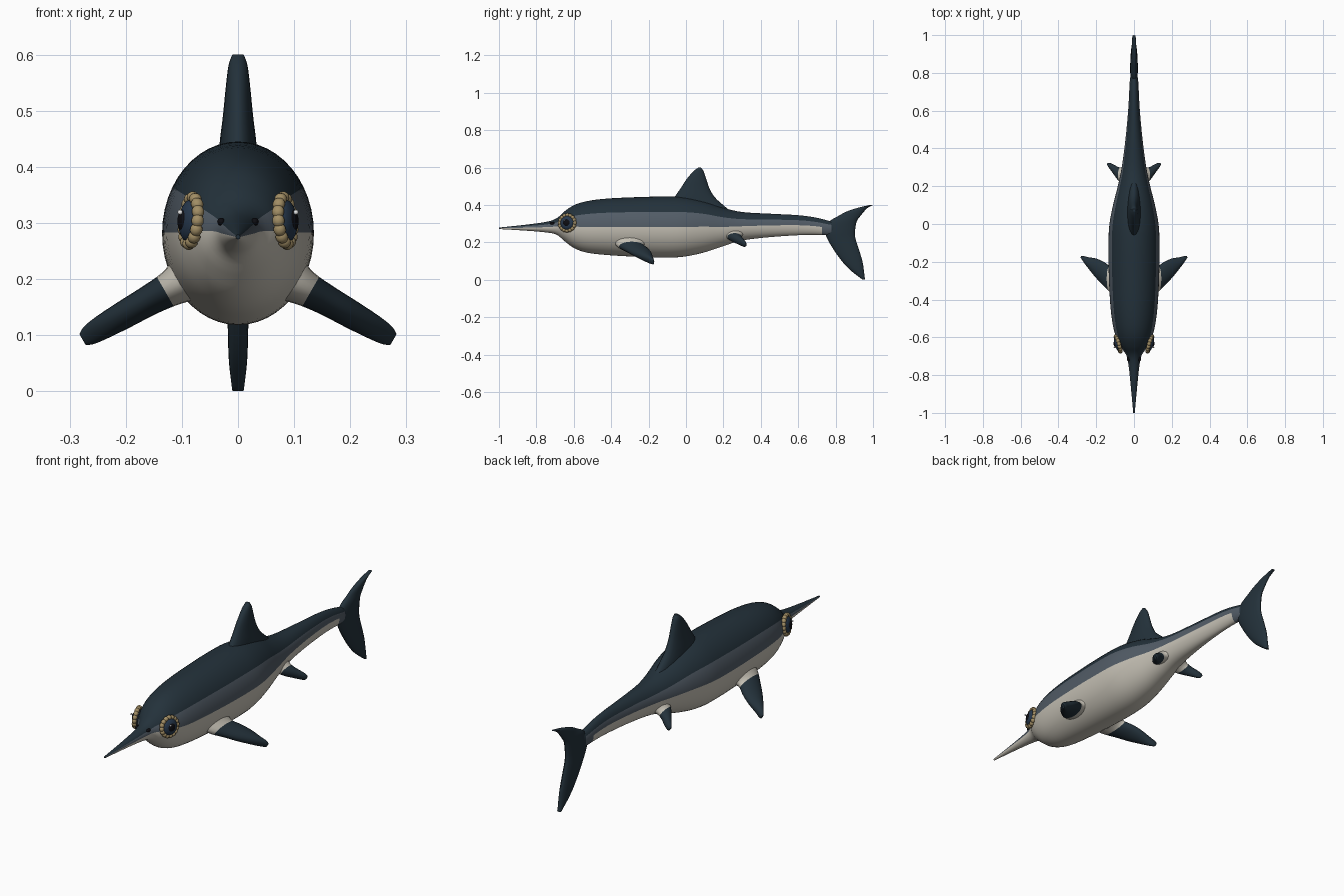
import bpy, bmesh, math
from mathutils import Vector, Matrix

cube = bpy.data.objects.get("Cube")
if cube:
    bpy.data.objects.remove(cube, do_unlink=True)


def material(name, r, g, b):
    m = bpy.data.materials.new(name)
    m.use_nodes = True
    m.diffuse_color = (r, g, b, 1)
    bsdf = next(n for n in m.node_tree.nodes if n.type == "BSDF_PRINCIPLED")
    bsdf.inputs["Base Color"].default_value = (r, g, b, 1)
    bsdf.inputs["Roughness"].default_value = 0.6
    return m


NAVY = material("dark navy", 0.017, 0.031, 0.043)
GREY = material("slate grey", 0.085, 0.108, 0.135)
CREAM = material("belly cream", 0.56, 0.53, 0.46)
TAN = material("eye ring tan", 0.36, 0.27, 0.13)
BLUE = material("iris blue", 0.02, 0.04, 0.075)
BLACK = material("pupil black", 0.004, 0.004, 0.006)
WHITE = material("glint white", 0.9, 0.9, 0.9)


def finish(name, bm, mats):
    bmesh.ops.recalc_face_normals(bm, faces=bm.faces[:])
    mesh = bpy.data.meshes.new(name)
    bm.to_mesh(mesh)
    bm.free()
    for m in mats:
        mesh.materials.append(m)
    ob = bpy.data.objects.new(name, mesh)
    bpy.context.collection.objects.link(ob)
    bpy.ops.object.select_all(action="DESELECT")
    ob.select_set(True)
    bpy.context.view_layer.objects.active = ob
    bpy.ops.object.shade_smooth_by_angle(angle=math.radians(50))
    return ob


def resample(rows, steps=4):
    """Catmull-Rom smoothing of a list of section tuples."""
    pts = [Vector(r) for r in rows]
    out = []
    for i in range(len(pts) - 1):
        a, b, c, d = pts[max(i - 1, 0)], pts[i], pts[i + 1], pts[min(i + 2, len(pts) - 1)]
        for k in range(steps):
            t = k / steps
            out.append(0.5 * (2 * b + (c - a) * t + (2 * a - 5 * b + 4 * c - d) * t ** 2
                              + (3 * b - a - 3 * c + d) * t ** 3))
    return out + [pts[-1]]


def loft(name, rings, sides, mats, rule):
    """Skin elliptical rings (centre, axis, axis); rule picks a material per face."""
    bm = bmesh.new()
    loops = []
    for centre, u, v in rings:
        angles = [math.tau * j / sides for j in range(sides)]
        loops.append([bm.verts.new(centre + u * math.cos(a) + v * math.sin(a)) for a in angles])
    for i in range(len(loops) - 1):
        middle = (rings[i][0] + rings[i + 1][0]) / 2
        for j in range(sides):
            k = (j + 1) % sides
            f = bm.faces.new((loops[i][j], loops[i][k], loops[i + 1][k], loops[i + 1][j]))
            f.material_index = rule(middle, math.degrees(math.tau * (j + 0.5) / sides))
    first = bm.faces.new(loops[0])
    last = bm.faces.new(loops[-1])
    first.material_index = rule(rings[0][0], 90)
    last.material_index = rule(rings[-1][0], 90)
    return finish(name, bm, mats)


# Body: y, half width, top z, bottom z
body = [(-1.0, .004, .279, .271), (-.85, .018, .295, .262), (-.74, .03, .311, .252),
        (-.69, .043, .33, .24), (-.65, .073, .365, .207), (-.6, .095, .398, .17),
        (-.53, .113, .42, .145), (-.42, .126, .434, .132), (-.25, .134, .442, .122),
        (-.1, .135, .445, .118), (0, .13, .44, .125), (.1, .111, .42, .147),
        (.2, .086, .385, .18), (.3, .065, .362, .21), (.45, .045, .353, .228),
        (.6, .031, .345, .238), (.69, .026, .333, .24), (.76, .022, .316, .238),
        (.82, .012, .3, .245)]


def body_colour(centre, angle):
    if centre.y > .77 or 30 < angle < 150:
        return 0
    return 1 if angle < 180 or centre.y > .735 else 2


rings = [(Vector((0, y, (t + b) / 2)), Vector((w, 0, 0)), Vector((0, 0, (t - b) / 2)))
         for y, w, t, b in resample(body)]
loft("body", rings, 48, [NAVY, GREY, CREAM], body_colour)


# Upright fins: z, leading y, trailing y, half thickness
def upright_fin(name, rows):
    rings = [(Vector((0, (a + b) / 2, z)), Vector((0, (b - a) / 2, 0)), Vector((h, 0, 0)))
             for z, a, b, h in resample(rows)]
    loft(name, rings, 20, [NAVY], lambda c, a: 0)


upright_fin("dorsal_fin", [(.34, -.1, .27, .03), (.39, -.09, .21, .036), (.44, -.062, .155, .033),
                           (.49, -.028, .125, .027), (.54, .005, .108, .022),
                           (.58, .04, .094, .017), (.6, .066, .08, .01)])
upright_fin("tail_fin", [(.4, .985, 1.0, .009), (.385, .92, .972, .012), (.365, .86, .952, .014),
                         (.34, .813, .932, .016), (.31, .765, .912, .02), (.26, .745, .904, .021),
                         (.22, .755, .906, .02), (.16, .79, .925, .019), (.1, .833, .943, .018),
                         (.05, .88, .951, .016), (.0, .945, .957, .01)])


# Paired flippers: x, leading y, trailing y, centre z, half thickness
def flipper(name, rows, side, cream_reach):
    normal = Vector((.5 * side, 0, .87))
    rings = [(Vector((x * side, (a + b) / 2, z)), Vector((0, (b - a) / 2, 0)), normal * h)
             for x, a, b, z, h in resample(rows)]
    loft(name, rings, 20, [NAVY, CREAM], lambda c, a: int(abs(c.x) < cream_reach))


pectoral = [(.085, -.39, -.2, .205, .045), (.12, -.367, -.225, .183, .032),
            (.16, -.327, -.2, .161, .027), (.2, -.285, -.183, .138, .025),
            (.24, -.235, -.176, .115, .022), (.265, -.2, -.17, .1, .018), (.277, -.183, -.17, .092, .011)]
pelvic = [(.03, .19, .32, .255, .035), (.06, .208, .3, .236, .026), (.085, .235, .302, .22, .024),
          (.11, .27, .316, .203, .02), (.13, .297, .324, .19, .016), (.138, .308, .323, .185, .009)]
for side, label in ((1, "left"), (-1, "right")):
    flipper(label + "_front_flipper", pectoral, side, .128)
    flipper(label + "_rear_flipper", pelvic, side, .07)


# Eyes and nostrils
def blob(bm, matrix, scale, u=24, v=14):
    bmesh.ops.create_uvsphere(bm, u_segments=u, v_segments=v, radius=1,
                              matrix=matrix @ Matrix.Diagonal((*scale, 1)))


def ellipsoid(name, matrix, scale, mat):
    bm = bmesh.new()
    blob(bm, matrix, scale)
    finish(name, bm, [mat])


for side, label in ((1, "left"), (-1, "right")):
    outward = Vector((side, -.3, .1)).normalized()
    turn = outward.to_track_quat("Z", "Y").to_matrix().to_4x4()
    centre = Vector((.084 * side, -.635, .304))
    frame = Matrix.Translation(centre) @ turn
    ellipsoid(label + "_eyeball", frame, (.039, .039, .02), BLUE)
    ellipsoid(label + "_pupil", Matrix.Translation(centre + outward * .012) @ turn,
              (.021, .021, .0115), BLACK)
    ellipsoid(label + "_eye_glint", Matrix.Translation(centre + outward * .02 + Vector((0, -.011, .013))),
              (.0045, .0045, .0045), WHITE)
    # Ring of overlapping plates around the eye
    bm = bmesh.new()
    for k in range(16):
        spin = Matrix.Rotation(math.tau * k / 16, 4, "Z")
        blob(bm, frame @ spin @ Matrix.Translation((.042, 0, 0)), (.0105, .0125, .011), 12, 8)
    finish(label + "_eye_ring", bm, [TAN])
    ellipsoid(label + "_nostril", Matrix.Translation((.03 * side, -.715, .302)),
              (.007, .013, .007), BLACK)
